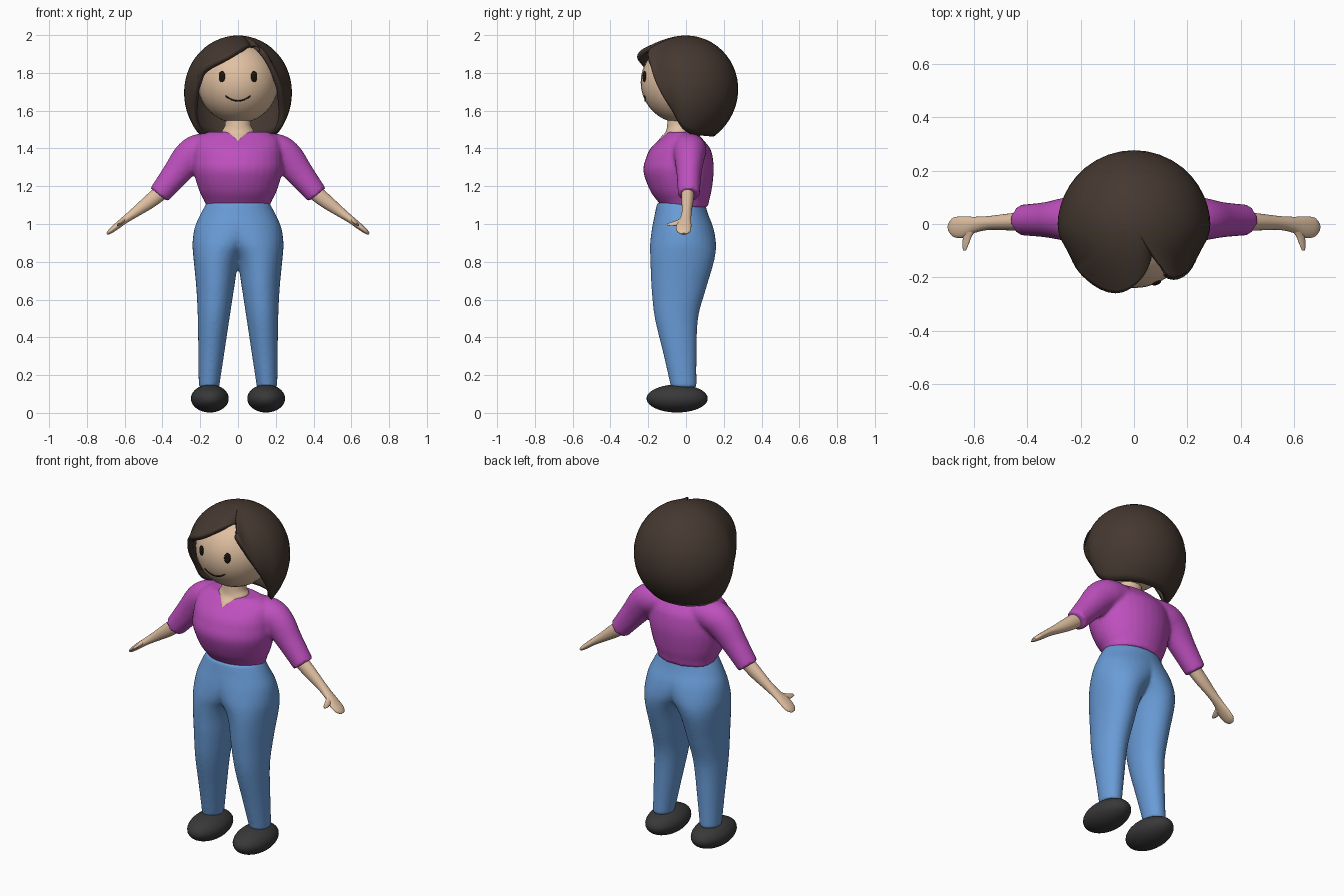
import bpy, bmesh
from math import sin, cos, pi, radians, sqrt, atan2
from mathutils import Vector, Matrix

if "Cube" in bpy.data.objects:
    bpy.data.objects.remove(bpy.data.objects["Cube"])


def material(name, r, g, b):
    m = bpy.data.materials.new(name)
    m.diffuse_color = (r, g, b, 1)
    m.use_nodes = True
    m.node_tree.nodes["Principled BSDF"].inputs["Base Color"].default_value = m.diffuse_color
    return m


SKIN = material("skin", .75, .53, .36)
HAIR = material("brown", .06, .04, .03)
SHIRT = material("magenta", .52, .08, .52)
DENIM = material("blue", .14, .33, .68)
SHOE = material("charcoal", .04, .04, .04)
BLACK = material("black", .01, .008, .005)


def spline(rows, n=5):
    """Catmull-Rom interpolation of rows of numbers."""
    rows = [Vector(r) for r in rows]
    out = []
    for i in range(len(rows) - 1):
        a, b, c, d = rows[max(i - 1, 0)], rows[i], rows[i + 1], rows[min(i + 2, len(rows) - 1)]
        for k in range(n):
            t = k / n
            out.append(b + (c - a) * (t / 2) + (a * 2 - b * 5 + c * 4 - d) * (t * t / 2)
                       + (b * 3 - a - c * 3 + d) * (t ** 3 / 2))
    return out + [rows[-1]]


def skin_rings(bm, rings):
    """Bridge closed rings of points and cap both ends."""
    vs = [[bm.verts.new(p) for p in r] for r in rings]
    n = len(vs[0])
    for a, b in zip(vs, vs[1:]):
        for i in range(n):
            bm.faces.new((a[i], a[(i + 1) % n], b[(i + 1) % n], b[i]))
    bm.faces.new(vs[0][::-1])
    bm.faces.new(vs[-1])


def ellipse(c, u, v, n=32):
    return [c + u * cos(2 * pi * i / n) + v * sin(2 * pi * i / n) for i in range(n)]


def column(bm, rows, side=1):
    """Upright loft; rows are z, x0, x1, y0, y1."""
    skin_rings(bm, [ellipse(Vector((side * (x0 + x1) / 2, (y0 + y1) / 2, z)),
                            Vector(((x1 - x0) / 2, 0, 0)), Vector((0, (y1 - y0) / 2, 0)))
                    for z, x0, x1, y0, y1 in spline(rows)])


def limb(bm, rows, side=1):
    """Loft along an arm; rows are x, y, z, half width, half thickness."""
    rows = spline(rows)
    rings = []
    for i, r in enumerate(rows):
        a, b = rows[max(i - 1, 0)], rows[min(i + 1, len(rows) - 1)]
        t = Vector((b[0] - a[0], 0, b[2] - a[2])).normalized()
        ring = ellipse(Vector(r[:3]), Vector((0, r[3], 0)), Vector((-t.z, 0, t.x)) * r[4], 24)
        rings.append([Vector((p.x * side, p.y, p.z)) for p in ring])
    skin_rings(bm, rings)


def ball(bm, c, s, yaw=0):
    bmesh.ops.create_uvsphere(bm, u_segments=32, v_segments=20, radius=1,
                              matrix=Matrix.Translation(c) @ Matrix.Rotation(yaw, 4, 'Z')
                              @ Matrix.Diagonal((*s, 1)))


def finish(bm, name, mat, fuse=0):
    bmesh.ops.recalc_face_normals(bm, faces=bm.faces)
    me = bpy.data.meshes.new(name)
    bm.to_mesh(me)
    bm.free()
    ob = bpy.data.objects.new(name, me)
    bpy.context.collection.objects.link(ob)
    me.materials.append(mat)
    bpy.ops.object.select_all(action='DESELECT')
    ob.select_set(True)
    bpy.context.view_layer.objects.active = ob
    bpy.ops.object.shade_smooth_by_angle(angle=radians(45))
    if fuse:
        m = ob.modifiers.new("fuse", 'REMESH')
        m.mode, m.voxel_size, m.use_smooth_shade = 'VOXEL', fuse, True
        m = ob.modifiers.new("soften", 'SMOOTH')
        m.factor, m.iterations = .5, 5
    return ob


# Head
HC, HR = Vector((0, -.02, 1.75)), Vector((.215, .22, .217))
bm = bmesh.new()
ball(bm, HC, HR)
finish(bm, "head", SKIN)


def face_y(x, z):
    return HC.y - HR.y * sqrt(1 - (x / HR.x) ** 2 - ((z - HC.z) / HR.z) ** 2)


# Eyes
bm = bmesh.new()
for s in (1, -1):
    y = face_y(.085, 1.78)
    ball(bm, Vector((s * .085, y, 1.78)), (.018, .008, .03), s * atan2(.085, HC.y - y))
finish(bm, "eyes", BLACK)

# Smile
cu = bpy.data.curves.new("smile", 'CURVE')
cu.dimensions, cu.bevel_depth, cu.bevel_resolution = '3D', .0035, 2
sp = cu.splines.new('POLY')
sp.points.add(16)
for i, p in enumerate(sp.points):
    x = -.066 + .132 * i / 16
    z = 1.652 + .026 * (x / .066) ** 2
    p.co = (x, face_y(x, z), z, 1)
cu.materials.append(BLACK)
bpy.context.collection.objects.link(bpy.data.objects.new("smile", cu))

# Hair: shell swept around the head; rows are azimuth, edge angle from top, edge radius
rows = [(29, 33, .25), (34, 50, .305), (45, 68, .285), (56, 90, .27), (71, 116, .275),
        (90, 138, .325), (130, 147, .315), (180, 151, .305), (230, 147, .315),
        (270, 138, .325), (289, 116, .275), (304, 90, .27), (315, 74, .285),
        (345, 60, .31), (366, 46, .295), (389, 33, .25)]
bm = bmesh.new()
N = 20
cols = []
for phi, th, re in spline(rows):
    col = []
    for k in range(N + 1):
        t = k / N
        a, f, r = radians(th) * t, radians(phi), .268 + (re - .268) * t ** 3
        col.append(bm.verts.new((r * sin(a) * sin(f), -r * sin(a) * cos(f), 1.73 + r * cos(a))))
    cols.append(col)
for a, b in zip(cols, cols[1:]):
    for k in range(N):
        bm.faces.new((a[k], a[k + 1], b[k + 1], b[k]))
bmesh.ops.remove_doubles(bm, verts=bm.verts, dist=.0005)
hair = finish(bm, "hair", HAIR)
m = hair.modifiers.new("thickness", 'SOLIDIFY')
m.thickness, m.offset = .028, -1

# Neck, tapering to the V of the collar
bm = bmesh.new()
column(bm, [(1.435, -.012, .012, -.152, -.02), (1.46, -.05, .05, -.133, 0), (1.487, -.085, .085, -.108, .03),
            (1.52, -.07, .07, -.1, .025), (1.58, -.065, .065, -.095, .025)])
finish(bm, "neck", SKIN)

# Waist
bm = bmesh.new()
column(bm, [(1.04, -.155, .155, -.11, .1), (1.15, -.155, .155, -.11, .1)])
finish(bm, "waist", SKIN)

# Shirt: torso and both sleeves fused
bm = bmesh.new()
column(bm, [(1.09, -.168, .168, -.125, .118), (1.12, -.178, .178, -.15, .122), (1.18, -.207, .207, -.192, .136),
            (1.28, -.236, .236, -.226, .147), (1.35, -.237, .237, -.212, .142), (1.4, -.232, .232, -.188, .128),
            (1.45, -.215, .215, -.138, .088), (1.488, -.16, .16, -.095, .055)])
for s in (1, -1):
    limb(bm, [(.1, .015, 1.405, .085, .075), (.2, .018, 1.39, .09, .088), (.26, .018, 1.35, .08, .088),
              (.33, .016, 1.265, .066, .073), (.418, .015, 1.155, .058, .058)], s)
finish(bm, "shirt", SHIRT, .01)

# Arms with flat hands and thumbs
for s, side in ((1, "left"), (-1, "right")):
    bm = bmesh.new()
    limb(bm, [(.38, .01, 1.19, .035, .042), (.46, .008, 1.125, .032, .038), (.54, .004, 1.065, .026, .027),
              (.595, -.003, 1.025, .03, .02), (.64, -.012, .99, .04, .017), (.675, -.012, .962, .036, .013),
              (.693, -.012, .947, .015, .006)], s)
    skin_rings(bm, [ellipse(Vector((s * x, y, z)), Vector((r, 0, -.6 * r * s)), Vector((0, 0, r * .7)), 16)
                    for x, y, z, r in spline([(.605, -.01, 1.02, .024), (.622, -.045, 1.007, .016),
                                              (.63, -.075, 1, .012), (.634, -.1, .997, .005)])])
    finish(bm, side + "_arm", SKIN)

# Trousers: two legs that merge at the hips
bm = bmesh.new()
for s in (1, -1):
    column(bm, [(.135, .1, .208, -.08, .056), (.3, .075, .21, -.117, .056), (.5, .045, .213, -.165, .064),
                (.65, .022, .22, -.182, .104), (.77, .002, .231, -.188, .14), (.84, -.03, .238, -.19, .156),
                (.9, -.09, .241, -.19, .159), (.98, -.165, .23, -.18, .145), (1.05, -.19, .2, -.166, .118),
                (1.112, -.162, .166, -.153, .1)], s)
finish(bm, "trousers", DENIM, .01)

# Shoes
for s, side in ((1, "left"), (-1, "right")):
    bm = bmesh.new()
    ball(bm, Vector((s * .149, -.047, .076)), (.1, .162, .074))
    finish(bm, side + "_shoe", SHOE)
